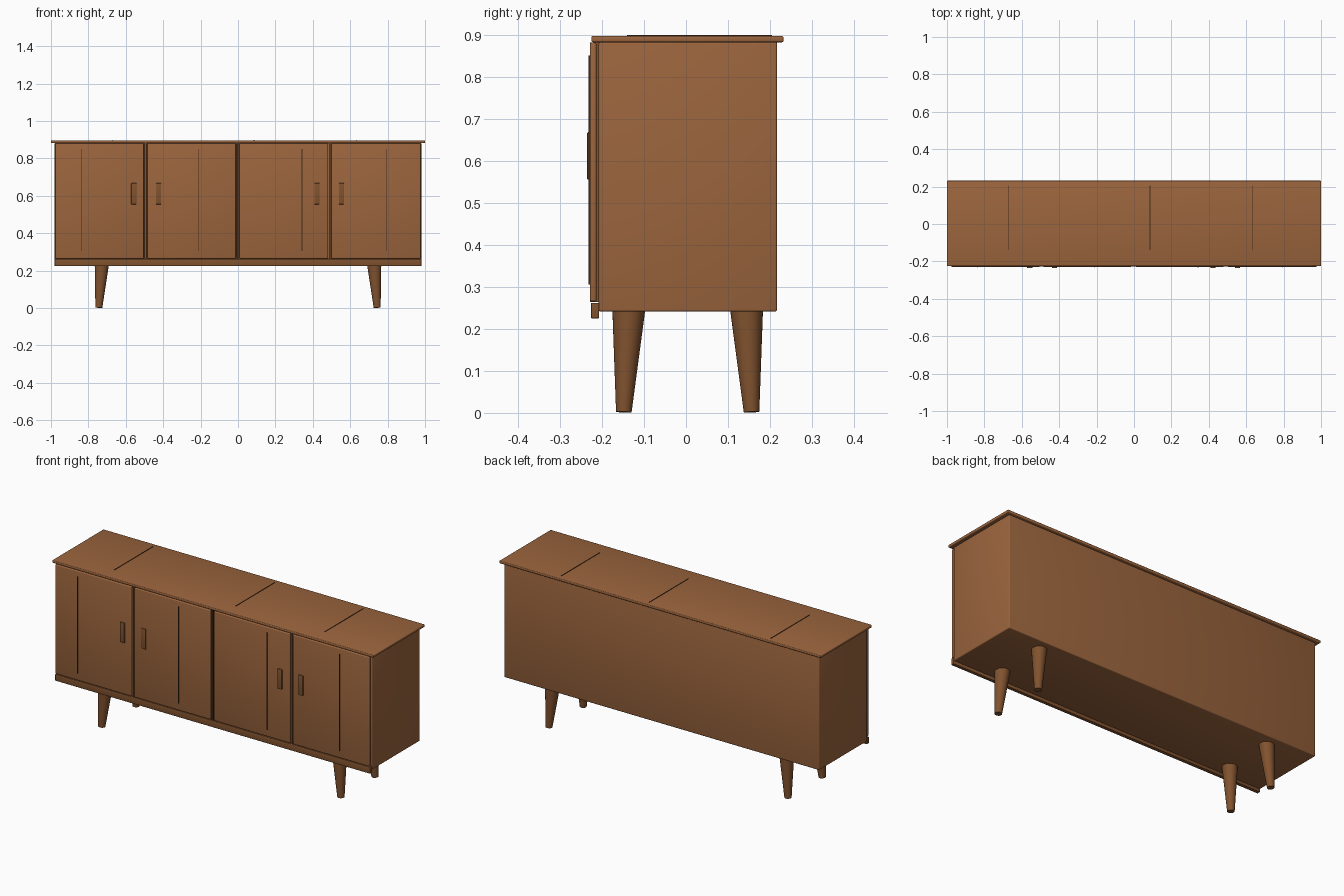
import bpy
import bmesh
from mathutils import Vector

if "Cube" in bpy.data.objects:
    bpy.data.objects.remove(bpy.data.objects["Cube"])


def material(name, rgb):
    m = bpy.data.materials.new(name)
    m.diffuse_color = (*rgb, 1.0)
    m.use_nodes = True
    m.node_tree.nodes["Principled BSDF"].inputs["Base Color"].default_value = m.diffuse_color
    return m


WOOD = material("walnut", (0.33, 0.13, 0.047))
DARK = material("dark_walnut", (0.22, 0.085, 0.028))
LINE = material("groove_brown", (0.055, 0.022, 0.009))


def finish(bm, name, mat):
    mesh = bpy.data.meshes.new(name)
    bmesh.ops.recalc_face_normals(bm, faces=bm.faces)
    bm.to_mesh(mesh)
    bm.free()
    obj = bpy.data.objects.new(name, mesh)
    bpy.context.collection.objects.link(obj)
    mesh.materials.append(mat)
    return obj


def smooth(obj):
    bpy.ops.object.select_all(action='DESELECT')
    obj.select_set(True)
    bpy.context.view_layer.objects.active = obj
    bpy.ops.object.shade_smooth_by_angle(angle=0.6)


def box(name, x, y, z, mat, bevel=0.0):
    """Box from (min, max) ranges, with optional rounded edges."""
    bm = bmesh.new()
    bmesh.ops.create_cube(bm, size=1)
    for v in bm.verts:
        v.co = [r[0] if c < 0 else r[1] for c, r in zip(v.co, (x, y, z))]
    if bevel:
        bmesh.ops.bevel(bm, geom=bm.edges[:], offset=bevel, segments=3,
                        profile=0.5, affect='EDGES')
    obj = finish(bm, name, mat)
    if bevel:
        smooth(obj)
    return obj


def leg(name, bottom, top, r_bottom, r_top):
    """Tapered round leg whose axis runs from bottom to top."""
    bottom, top = Vector(bottom), Vector(top)
    axis = top - bottom
    bm = bmesh.new()
    bmesh.ops.create_cone(bm, cap_ends=True, segments=32, radius1=r_bottom,
                          radius2=r_top, depth=axis.length)
    rot = axis.to_track_quat('Z', 'Y')
    for v in bm.verts:
        v.co = rot @ v.co + (bottom + top) / 2
    smooth(finish(bm, name, DARK))


# Cabinet body, top board and lower front rail
box("cabinet_body", (-0.98, 0.98), (-0.208, 0.217), (0.241, 0.883), WOOD, 0.005)
box("top_board", (-1.0, 1.0), (-0.225, 0.232), (0.882, 0.897), WOOD, 0.004)
box("front_rail", (-0.98, 0.98), (-0.226, -0.207), (0.225, 0.262), DARK, 0.002)

# Four doors, each with a thin vertical groove and a pull
doors = [((-0.977, -0.503), -0.838, -0.557), ((-0.486, -0.012), -0.210, -0.425),
         ((0.008, 0.482), 0.342, 0.422), ((0.499, 0.976), 0.793, 0.553)]
for i, (span, groove_x, pull_x) in enumerate(doors, 1):
    box(f"door_{i}", span, (-0.229, -0.213), (0.265, 0.881), WOOD, 0.005)
    box(f"door_groove_{i}", (groove_x - 0.002, groove_x + 0.002),
        (-0.232, -0.228), (0.305, 0.85), LINE)
    box(f"door_pull_{i}", (pull_x - 0.014, pull_x + 0.014),
        (-0.235, -0.228), (0.555, 0.668), DARK, 0.002)

# Strips in the seams between the doors
for i, (x, mat) in enumerate(((-0.4945, DARK), (-0.002, LINE), (0.4905, DARK)), 1):
    box(f"door_seam_{i}", (x - 0.005, x + 0.005), (-0.228, -0.207),
        (0.264, 0.882), mat)

# Thin grooves across the top board
for i, x in enumerate((-0.672, 0.085, 0.635), 1):
    box(f"top_groove_{i}", (x - 0.002, x + 0.002), (-0.14, 0.205),
        (0.8965, 0.899), LINE)

# Four splayed tapered legs
for side, sx in (("left", -1), ("right", 1)):
    for end, y_top, y_bottom in (("front", -0.136, -0.148), ("back", 0.144, 0.156)):
        leg(f"{end}_{side}_leg", (sx * 0.744, y_bottom, 0.002),
            (sx * 0.727, y_top, 0.25), 0.0185, 0.0395)
